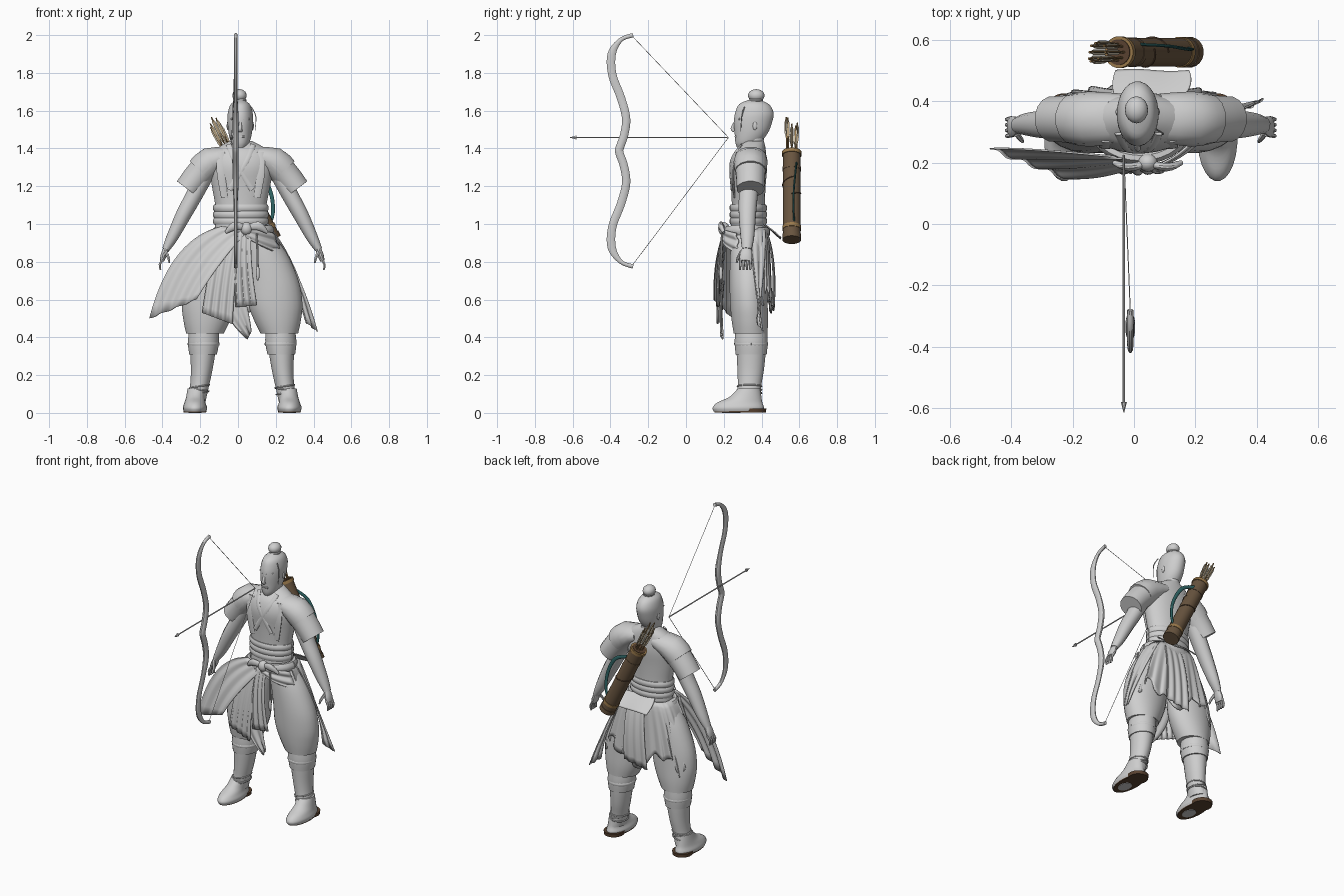
import bpy, bmesh, math, random
from mathutils import Vector

random.seed(4)
cube = bpy.data.objects.get("Cube")
if cube:
    bpy.data.objects.remove(cube, do_unlink=True)
MID = .022  # body centre line
made = []


def material(name, *rgb):
    mat = bpy.data.materials.new(name)
    mat.use_nodes = True
    mat.diffuse_color = (*rgb, 1)
    mat.node_tree.nodes["Principled BSDF"].inputs["Base Color"].default_value = (*rgb, 1)
    return mat


grey = material("plain grey", .62, .62, .62)
leather = material("brown leather", .14, .09, .05)
sole_brown = material("dark sole brown", .1, .055, .03)
tan = material("tan trim", .32, .19, .07)
cream = material("cream feather", .58, .52, .4)
teal = material("teal strap", .03, .14, .14)


def finish(name, bm, mat):
    bmesh.ops.recalc_face_normals(bm, faces=bm.faces)
    mesh = bpy.data.meshes.new(name)
    bm.to_mesh(mesh)
    bm.free()
    mesh.materials.append(mat)
    obj = bpy.data.objects.new(name, mesh)
    bpy.context.collection.objects.link(obj)
    made.append(obj)
    return obj


def smooth(rows, steps):
    """Catmull-Rom through rows of numbers."""
    out, last = [], len(rows) - 1
    for i in range(last):
        quad = list(zip(rows[max(i - 1, 0)], rows[i], rows[i + 1], rows[min(i + 2, last)]))
        for j in range(steps):
            t = j / steps
            out.append([b + t * ((c - a) / 2 + t * (a - 2.5 * b + 2 * c - d / 2
                        + t * (1.5 * (b - c) + (d - a) / 2))) for a, b, c, d in quad])
    return out + [rows[-1]]


def skin(name, rings, mat):
    bm = bmesh.new()
    loops = [[bm.verts.new(p) for p in ring] for ring in rings]
    for low, high in zip(loops, loops[1:]):
        for i in range(len(low)):
            bm.faces.new((low[i - 1], low[i], high[i], high[i - 1]))
    bm.faces.new(loops[0])
    bm.faces.new(loops[-1])
    return finish(name, bm, mat)


def section(centre, a, b, ra, rb, sides):
    turns = [math.tau * (i + .5) / sides for i in range(sides)]
    return [centre + a * math.cos(t) * max(ra, .0005) + b * math.sin(t) * max(rb, .0005) for t in turns]


def loft(name, rows, mat=grey, sides=24, steps=4):
    """Stack level ellipses given as x, y, z, rx, ry."""
    a, b = Vector((1, 0, 0)), Vector((0, 1, 0))
    return skin(name, [section(Vector(r[:3]), a, b, r[3], r[4], sides) for r in smooth(rows, steps)], mat)


def tube(name, rows, mat=grey, sides=12, steps=4, ref=(0, 1, 0)):
    """Sweep ellipses along a path given as x, y, z, ra, rb."""
    rows = smooth(rows, steps)
    pts, rings = [Vector(r[:3]) for r in rows], []
    for i, row in enumerate(rows):
        t = (pts[min(i + 1, len(pts) - 1)] - pts[max(i - 1, 0)]).normalized()
        a = t.cross(Vector(ref)).normalized()
        rings.append(section(pts[i], a, a.cross(t), row[3], row[4], sides))
    return skin(name, rings, mat)


def rod(name, start, end, radius, mat=grey, sides=8, ref=(0, 1, 0)):
    return tube(name, [(*p, radius, radius) for p in (start, end)], mat, sides, 1, ref)


def hoop(name, x, y, z, rx, ry, thick, tall, tilt=0):
    turns = [math.tau * i / 28 for i in range(29)]
    return tube(name, [(x + rx * math.cos(t), y + ry * math.sin(t), z + tilt * math.cos(t), thick, tall)
                       for t in turns], grey, 8, 1, (0, 0, 1))


def ball(name, centre, size):
    bm = bmesh.new()
    bmesh.ops.create_uvsphere(bm, u_segments=16, v_segments=10, radius=1)
    bmesh.ops.scale(bm, vec=size, verts=bm.verts)
    bmesh.ops.translate(bm, vec=centre, verts=bm.verts)
    return finish(name, bm, grey)


def sheet(name, shape, across=40, down=12):
    bm = bmesh.new()
    grid = [[bm.verts.new(shape(u / across, v / down)) for u in range(across + 1)] for v in range(down + 1)]
    for top, low in zip(grid, grid[1:]):
        for i in range(across):
            bm.faces.new((top[i], top[i + 1], low[i + 1], low[i]))
    solid = finish(name, bm, grey).modifiers.new("thickness", "SOLIDIFY")
    solid.thickness, solid.offset = .006, 0


def drape(name, rail_a, rail_b, folds=4, depth=.006):
    """Rippled cloth between two curved edges."""
    def bend(rail, t):
        a, b, c = map(Vector, rail)
        return a.lerp(b, t).lerp(b.lerp(c, t), t)

    def shape(u, v):
        a, b = bend(rail_a, v), bend(rail_b, v)
        out = (b - a).cross(Vector(rail_a[2]) - Vector(rail_a[0])).normalized()
        return a.lerp(b, u) + out * depth * math.sin(u * folds * math.tau) * (.3 + .7 * v)
    sheet(name, shape)


# head, neck and topknot
loft("neck", [(.015, .36, 1.34, .065, .06), (.013, .36, 1.42, .05, .052), (.012, .36, 1.5, .05, .055)])
loft("head", [(.012, .3, 1.405, .025, .03), (.012, .325, 1.43, .048, .064), (.012, .345, 1.48, .062, .088),
              (.012, .355, 1.54, .068, .102), (.012, .362, 1.59, .066, .102), (.012, .36, 1.635, .05, .078),
              (.012, .36, 1.66, .012, .02)])
tube("nose", [(.012, .262, 1.545, .006, .006), (.012, .247, 1.505, .01, .011), (.012, .256, 1.492, .012, .008)])
rod("mouth", (-.01, .262, 1.463), (.034, .262, 1.463), .005)
ball("topknot", (.008, .372, 1.68), (.038, .044, .034))
hoop("topknot_tie", .012, .37, 1.655, .026, .03, .008, .007)
tube("loose_hair_strand", [(.07, .31, 1.62, .003, .003), (.094, .295, 1.57, .003, .003),
                           (.09, .29, 1.49, .001, .001)], sides=6)
for s, label in ((-1, "right"), (1, "left")):
    ball(label + "_ear", (.012 + s * .066, .365, 1.52), (.006, .012, .022))
    rod(label + "_brow", (.012 + s * .012, .26, 1.552), (.012 + s * .048, .285, 1.556), .005)

# torso, lapels and belts
loft("torso", [(.015, .33, .95, .14, .095), (.015, .33, 1.08, .135, .088), (.016, .33, 1.2, .155, .092),
               (.018, .33, 1.3, .172, .1), (.018, .337, 1.37, .165, .088), (.016, .35, 1.41, .115, .07),
               (.015, .36, 1.44, .058, .052)], sides=28)
for s, label in ((-1, "right"), (1, "left")):
    tube(label + "_lapel", [(.015 + s * .065, .294, 1.42, .014, .005), (.015 + s * .03, .238, 1.33, .014, .006),
                            (.015 - s * .06, .242, 1.18, .014, .005)])
    tube(label + "_vest_edge", [(.015 + s * .1, .27, 1.38, .022, .005), (.015 + s * .105, .25, 1.28, .024, .005),
                                (.015 + s * .085, .256, 1.14, .02, .005)])
for i in range(3):
    hoop(f"belt_roll_{i}", .015, .33, 1.015 + i * .035, .137, .089, .011, .02)
hoop("waist_sash", .02, .32, .955, .15, .105, .022, .03, .012)
ball("sash_knot", (.045, .2, .975), (.032, .03, .035))
for s, label in ((-1, "right"), (1, "left")):
    tube(label + "_knot_loop", [(.045, .2, .975, .01, .01), (.045 + s * .06, .185, .99, .024, .014),
                                (.045 + s * .11, .2, .955, .008, .008)])
rod("tie_cord", (.1, .19, .95), (.105, .185, .76), .006)
ball("cord_tassel", (.105, .185, .74), (.01, .01, .04))

# arms, sleeves and hands; legs, boots and feet
for s, label in ((-1, "right"), (1, "left")):
    def side(*rows):
        return [(MID + s * r[0], *r[1:]) for r in rows]

    tube(label + "_arm", side((.16, .34, 1.34, .055, .06), (.25, .33, 1.16, .046, .052), (.31, .325, 1.05, .042, .047),
                              (.37, .325, .93, .032, .037), (.405, .322, .865, .02, .026)))
    tube(label + "_sleeve", side((.09, .34, 1.345, .05, .065), (.165, .34, 1.325, .076, .085),
                                 (.235, .342, 1.255, .074, .078), (.29, .342, 1.185, .07, .074)), sides=16)
    tube(label + "_shoulder_pad", side((.06, .345, 1.365, .045, .08), (.165, .342, 1.33, .08, .09),
                                       (.22, .342, 1.28, .08, .083)), sides=14, steps=2)
    tube(label + "_palm", side((.4, .322, .875, .016, .024), (.415, .318, .835, .017, .034),
                               (.425, .316, .805, .012, .032)))
    for i in range(4):
        y = .29 + i * .018
        tube(f"{label}_finger_{i}", side((.42, y, .815, .008, .008), (.436, y - .003, .785, .007, .007),
                                         (.432, y - .004, .757, .005, .005)), sides=6, steps=2)
    tube(label + "_thumb", side((.405, .295, .855, .01, .01), (.39, .275, .82, .008, .008),
                                (.385, .268, .795, .005, .005)), sides=6, steps=2)
    loft(label + "_trouser_leg", side((.08, .33, .96, .065, .085), (.12, .33, .85, .115, .096), (.16, .33, .7, .14, .1),
                                      (.175, .333, .58, .145, .1), (.187, .338, .49, .125, .097),
                                      (.197, .342, .42, .1, .09)))
    loft(label + "_boot", side((.205, .345, .44, .075, .08), (.208, .345, .33, .068, .078), (.215, .342, .22, .057, .07),
                               (.228, .335, .13, .05, .062), (.243, .33, .06, .05, .07)))
    loft(label + "_knee_wrap", side((.203, .345, .425, .08, .086), (.205, .345, .37, .083, .088),
                                    (.207, .345, .31, .074, .083)))
    hoop(label + "_knee_strap", MID + s * .204, .345, .365, .08, .085, .005, .01)
    for i in range(3):
        hoop(f"{label}_boot_cord_{i}", MID + s * (.231 - i * .003), .336, .105 + i * .018, .051, .064,
             .004, .004, .008 * (-1) ** i)
    loft(label + "_foot", side((.25, .277, .008, .06, .132), (.25, .277, .028, .065, .137), (.25, .285, .055, .056, .12),
                               (.247, .315, .085, .05, .085), (.24, .335, .13, .049, .06)))
    loft(label + "_sole", side((.25, .28, .003, .06, .13), (.25, .28, .009, .061, .131)), sole_brown, steps=1)
    loft(label + "_heel", side((.25, .36, .002, .06, .064), (.25, .36, .024, .062, .066)), sole_brown, steps=1)
    loft(label + "_sole_patch", side((.25, .24, 0, .035, .05), (.25, .24, .006, .035, .05)), steps=1)


# pleated back skirt with a ragged hem, squared off to wrap both legs
def skirt_shape(u, v):
    turn = math.pi * (u * 1.1 - .05)
    c, d = math.cos(turn), math.sin(turn)
    pleat = 1 + .05 * v * math.sin(u * 26 * math.pi)
    hem = .38 + .05 * math.sin(u * 17) + .03 * math.sin(u * 41)
    wide, deep = .145 + .145 * v ** .7, .1 + .018 * v ** .4
    return Vector((MID + wide * pleat * math.copysign(abs(c) ** .8, c),
                   .33 + deep * pleat * math.copysign(abs(d) ** .55, d), .98 - hem * v))


sheet("back_skirt", skirt_shape, 130, 12)

# loose cloth panels at the front, sides and back
drape("right_flying_flap", [(-.08, .22, .99), (-.36, .25, .93), (-.47, .245, .5)],
      [(.04, .2, .95), (-.1, .14, .8), (-.22, .15, .6)], 3, .007)
drape("front_right_panel", [(-.11, .22, .95), (-.16, .18, .75), (-.19, .18, .53)],
      [(.03, .2, .95), (-.02, .16, .75), (-.03, .17, .47)])
drape("front_centre_panel", [(0, .2, .97), (-.03, .16, .8), (-.01, .165, .56)],
      [(.07, .2, .96), (.06, .16, .8), (.1, .175, .57)], 3)
drape("front_low_tail", [(-.12, .2, .7), (-.1, .18, .52), (.05, .19, .39)],
      [(.0, .2, .7), (.05, .18, .6), (.07, .19, .43)], 2)
drape("front_hip_fold", [(.03, .19, .98), (.1, .18, .97), (.19, .27, .95)],
      [(.04, .19, .93), (.12, .18, .88), (.23, .28, .84)], 2)
drape("left_flying_flap", [(.17, .34, .98), (.31, .34, .82), (.42, .41, .43)],
      [(.15, .42, .97), (.29, .42, .72), (.36, .37, .48)], 2, .005)
drape("back_waist_flap", [(-.06, .41, 1.0), (-.08, .45, .97), (-.06, .5, .92)],
      [(.16, .41, 1.0), (.2, .46, .97), (.18, .5, .93)], 1, .005)
drape("back_tail", [(.0, .43, .95), (-.02, .48, .8), (-.04, .46, .54)],
      [(.12, .43, .95), (.13, .48, .8), (.13, .46, .57)], 3)

# slanted quiver with trims, strap and arrows
base, mouth = Vector((.178, .56, .925)), Vector((-.048, .56, 1.378))
axis = (mouth - base).normalized()
rod("quiver", base, mouth, .047, leather, 20)
for i, (at, length, size) in enumerate(((-.01, .03, .05), (.05, .02, .05), (.4, .02, .049), (.49, .02, .052))):
    rod(f"quiver_band_{i}", base + axis * at, base + axis * (at + length), size, (leather, tan)[i % 2], 20)
rod("quiver_mouth", mouth, mouth + axis * .008, .042, sole_brown, 20)
tube("quiver_cord", [(*(base + axis * (.24 + i * .008) + Vector((.894, 0, .447)) * .048 * math.cos(i / 2)
                        + Vector((0, .048 * math.sin(i / 2), 0))), .003, .003) for i in range(14)], sole_brown, 6)
tube("quiver_strap", [(.02, .585, 1.32, .01, .005), (.11, .58, 1.28, .012, .005), (.172, .57, 1.17, .011, .005),
                      (.185, .57, 1.06, .01, .005), (.16, .575, .98, .008, .005)], teal)
for i in range(8):
    turn = math.tau * i / 8
    foot = mouth + Vector((.02 * math.cos(turn), .025 * math.sin(turn), 0)) - axis * .05
    lean = (axis + Vector((0, .02 * math.sin(turn), .1 * math.cos(turn)))).normalized()
    reach = random.uniform(.2, .265)
    rod(f"spare_arrow_{i}", foot, foot + lean * reach, .004, tan, 6)
    for j, (a, b) in enumerate(((.013, .0015), (.0015, .013))):
        tube(f"feather_{i}_{j}", [(*(foot + lean * (reach - d)), a * w, b * w)
                                  for d, w in ((.13, .2), (.095, 1), (.03, 1), (.012, .4))], cream, 4, 1)

# recurved bow, mirrored about its grip, plus string and nocked arrow
limb = [(-.28, 2.0), (-.345, 1.975), (-.393, 1.9), (-.39, 1.79), (-.345, 1.67), (-.317, 1.56), (-.328, 1.47),
        (-.352, 1.4)]
path = limb + [(y, 2.775 - z) for y, z in reversed(limb)]
tube("bow", [(-.012, y, z, .012 if abs(z - 1.39) > .58 else .023, .01 if abs(z - 1.39) > .2 else .015)
             for y, z in path], grey, 10, 5, (1, 0, 0))
nock = (-.033, .225, 1.458)
for label, z in (("upper", 1.995), ("lower", .78)):
    rod(label + "_bowstring", (-.012, -.285, z), nock, .0016, grey, 6, (1, 0, 0))
rod("nocked_arrow", nock, (-.033, -.59, 1.458), .004, grey, 8, (1, 0, 0))
tube("arrow_head", [(-.033, -.58, 1.458, .012, .01), (-.033, -.615, 1.458, .001, .001)], grey, 6, 1, (1, 0, 0))

# smooth shading with crisp edges
bpy.ops.object.select_all(action="DESELECT")
for obj in made:
    obj.select_set(True)
bpy.context.view_layer.objects.active = made[0]
bpy.ops.object.shade_smooth_by_angle(angle=math.radians(40))
